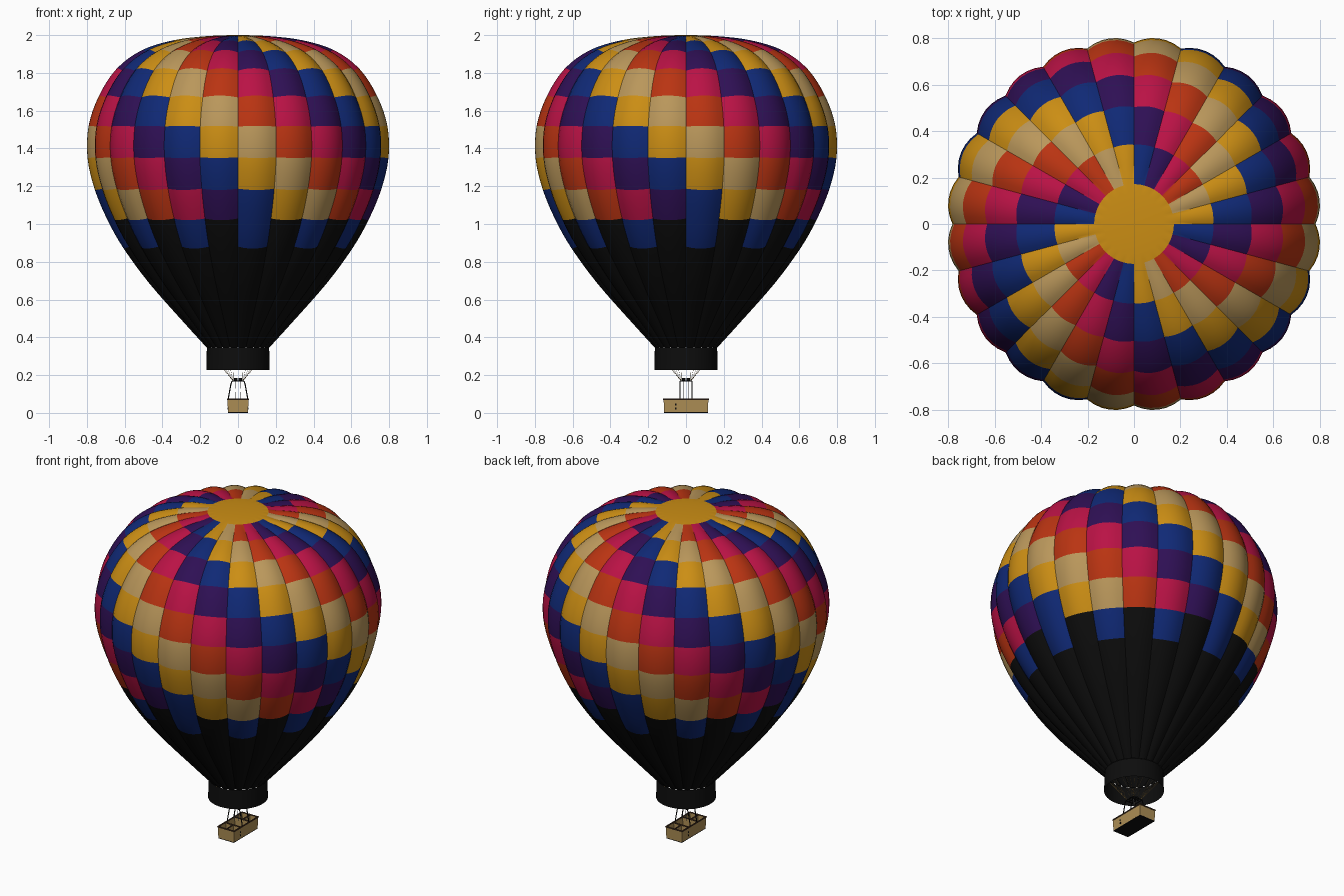
import bpy, bmesh, math
from mathutils import Vector, Matrix

if "Cube" in bpy.data.objects:
    bpy.data.objects.remove(bpy.data.objects["Cube"])


def material(name, rgb):
    m = bpy.data.materials.new(name)
    m.use_nodes = True
    m.diffuse_color = (*rgb, 1)
    m.node_tree.nodes["Principled BSDF"].inputs["Base Color"].default_value = (*rgb, 1)
    return m


blue = material("blue", (0.005, 0.022, 0.18))
yellow = material("yellow", (0.6, 0.27, 0.007))
cream = material("cream", (0.49, 0.31, 0.105))
orange = material("orange", (0.49, 0.034, 0.006))
magenta = material("magenta", (0.49, 0.006, 0.06))
purple = material("purple", (0.028, 0.005, 0.09))
black = material("black", (0.004, 0.004, 0.004))
wicker = material("wicker", (0.42, 0.27, 0.09))
leather = material("dark_leather", (0.06, 0.03, 0.015))
metal = material("grey_metal", (0.25, 0.25, 0.27))


def finish(bm, name, mats, smooth=None):
    me = bpy.data.meshes.new(name)
    bm.to_mesh(me)
    bm.free()
    for m in mats:
        me.materials.append(m)
    ob = bpy.data.objects.new(name, me)
    bpy.context.collection.objects.link(ob)
    if smooth:
        bpy.ops.object.select_all(action='DESELECT')
        ob.select_set(True)
        bpy.context.view_layer.objects.active = ob
        bpy.ops.object.shade_smooth_by_angle(angle=math.radians(smooth))
    return ob


def rod(bm, a, b, r, sides=8):
    a, b = Vector(a), Vector(b)
    d = b - a
    mat = Matrix.Translation((a + b) / 2) @ d.to_track_quat('Z', 'Y').to_matrix().to_4x4()
    bmesh.ops.create_cone(bm, cap_ends=True, segments=sides, radius1=r, radius2=r,
                          depth=d.length, matrix=mat)


def box(bm, centre, size):
    mat = Matrix.Translation(centre) @ Matrix.Diagonal((*size, 1))
    return bmesh.ops.create_cube(bm, size=1, matrix=mat)["verts"]


# Envelope: one profile point per panel row, smoothed and swept around the gores
GORES, PER_GORE, PER_ROW = 24, 6, 4
rows = [Vector(p) for p in (
    (.165, .345), (.27, .46), (.465, .68), (.605, .87), (.69, 1.02), (.757, 1.18), (.796, 1.35),
    (.79, 1.52), (.735, 1.68), (.64, 1.825), (.505, 1.922), (.34, 1.973), (.17, 1.994), (0, 2))]
ext = [rows[0] * 2 - rows[1]] + rows + [Vector((-rows[-2].x, rows[-2].y))]
profile = []
for i in range(len(rows) - 1):
    p0, p1, p2, p3 = ext[i:i + 4]
    for k in range(PER_ROW):
        t = k / PER_ROW
        profile.append((p1 * 2 + (p2 - p0) * t + (p0 * 2 - p1 * 5 + p2 * 4 - p3) * t * t
                        + (p1 * 3 - p0 - p2 * 3 + p3) * t ** 3) / 2)

cycle = [blue, yellow, cream, orange, magenta, purple, black]
BLACK = 6
CAP = len(rows) - 2
bm = bmesh.new()
N = GORES * PER_GORE
rings = []
for i, p in enumerate(profile):
    tangent = profile[min(i + 1, len(profile) - 1)] - profile[max(i - 1, 0)]
    normal = Vector((tangent.y, -tangent.x)).normalized()
    depth = 0.024 * p.x / 0.8 if i < CAP * PER_ROW else 0
    ring = []
    for j in range(N):
        t = (j % PER_GORE) / PER_GORE
        q = p - normal * depth * (2 * t - 1) ** 2
        a = math.tau * j / N - math.pi / 2
        r = q.x * 1.008
        ring.append(bm.verts.new((r * math.cos(a), r * math.sin(a), q.y)))
    rings.append(ring)


def panel_colour(row, gore):
    if row == CAP:
        return 1
    if row < 3:
        return BLACK
    if row == 3:
        return BLACK if gore % 2 else 0
    return (gore + row - 4) % 6


for i in range(len(rings) - 1):
    for j in range(N):
        k = (j + 1) % N
        f = bm.faces.new((rings[i][j], rings[i][k], rings[i + 1][k], rings[i + 1][j]))
        f.material_index = panel_colour(i // PER_ROW, j // PER_GORE)
apex = bm.verts.new((0, 0, 2))
for j in range(N):
    f = bm.faces.new((rings[-1][j], rings[-1][(j + 1) % N], apex))
    f.material_index = 1
finish(bm, "envelope", cycle, 25)

# Skirt: open tube below the envelope
bm = bmesh.new()
bmesh.ops.create_cone(bm, cap_ends=False, segments=48, radius1=.168, radius2=.165, depth=.117,
                      matrix=Matrix.Translation((0, 0, .2865)))
finish(bm, "skirt", [black], 30)

# Basket: flared walls, inner dividers and floor
HX, HY, H, T = .053, .116, .07, .005
bm = bmesh.new()
for s in (-1, 1):
    box(bm, (s * (HX - T / 2), 0, H / 2 + .002), (T, HY * 2, H - .004))
    box(bm, (0, s * (HY - T / 2), H / 2 + .002), ((HX - T) * 2, T, H - .004))
    box(bm, (0, s * .045, H / 2), ((HX - T) * 2, T, H - .006))
    box(bm, (0, s * .08, H / 2), (T, .066, H - .006))
for v in bm.verts:
    v.co.x *= 1 + .05 * v.co.z / H
    v.co.y *= 1 + .02 * v.co.z / H
finish(bm, "basket_walls", [wicker])

bm = bmesh.new()
box(bm, (0, 0, .003), (HX * 2, HY * 2, .006))
finish(bm, "basket_floor", [black])

# Padded rim along walls and dividers
bm = bmesh.new()
RX, RY, RZ = HX * 1.03, HY * 1.01, .072
for s in (-1, 1):
    rod(bm, (s * RX, -RY - .003, RZ), (s * RX, RY + .003, RZ), .0045)
    rod(bm, (-RX, s * RY, RZ), (RX, s * RY, RZ), .0045)
    rod(bm, (-RX, s * .045, RZ - .002), (RX, s * .045, RZ - .002), .004)
    rod(bm, (0, s * .045, RZ - .002), (0, s * RY, RZ - .002), .004)
finish(bm, "basket_rim", [leather], 40)

# Step holes on the long sides
bm = bmesh.new()
for s in (-1, 1):
    for z in (.024, .044):
        box(bm, (s * (HX + .0015), s * -.055, z), (.003, .008, .01))
finish(bm, "step_holes", [black])

# Burner frame: leaning posts and a top ring
bm = bmesh.new()
FX, FY, FZ = .032, .032, .168
for s in (-1, 1):
    for u in (-1, 1):
        rod(bm, (s * .052, u * FY, RZ), (s * .038, u * FY, .15), .003)
        rod(bm, (s * .038, u * FY, .15), (s * FX, u * FY, FZ), .003)
    rod(bm, (s * FX, -FY, FZ), (s * FX, FY, FZ), .0025)
    rod(bm, (-FX, s * FY, FZ), (FX, s * FY, FZ), .0025)
    rod(bm, (s * .011, -FY, FZ), (s * .011, FY, FZ), .002)
finish(bm, "burner_frame", [black], 40)

# Burners and their fuel hoses
bm = bmesh.new()
hoses = bmesh.new()
for x in (-.011, .011):
    for y in (-.012, .012):
        rod(bm, (x, y, .166), (x, y, .186), .009, 12)
        rod(hoses, (x * 1.4, y, .07), (x, y, .168), .001, 5)
finish(bm, "burners", [black], 40)
finish(hoses, "fuel_hoses", [metal], 60)

# Fan of suspension cables from the frame to the skirt top
bm = bmesh.new()
for j in range(GORES):
    a = math.tau * (j + .5) / GORES
    c, s = math.cos(a), math.sin(a)
    foot = (math.copysign(FX, c) * .8, math.copysign(FY, s) * .8, FZ)
    rod(bm, foot, (.163 * c, .163 * s, .335), .0007, 4)
finish(bm, "suspension_cables", [wicker])
